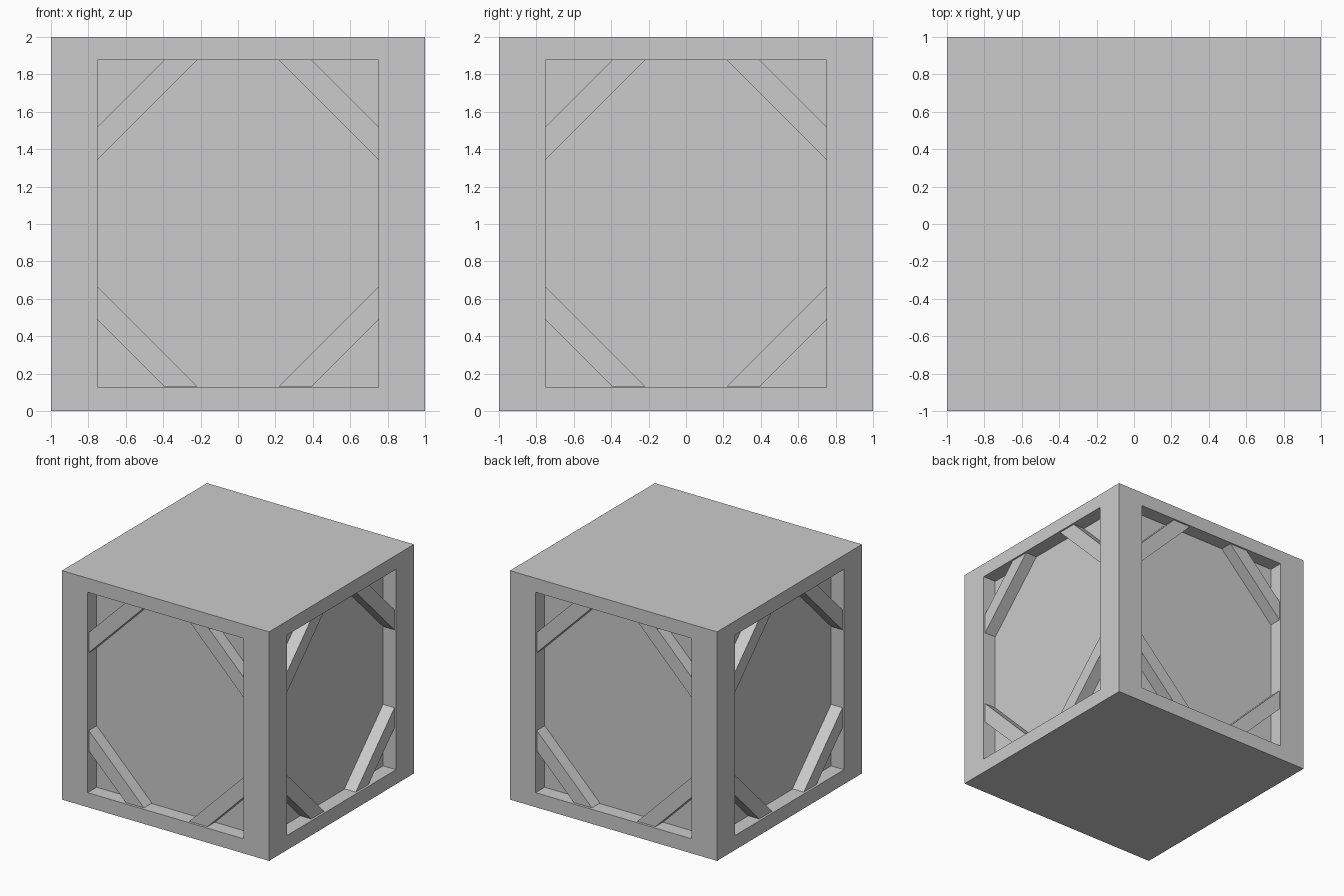
import bpy, bmesh
from math import pi
from mathutils import Matrix

if "Cube" in bpy.data.objects:
    bpy.data.objects.remove(bpy.data.objects["Cube"])

HALF_W = 0.752            # half width of each side opening
Z_LOW, Z_HIGH = 0.127, 1.877
PANEL = 0.875             # distance of recessed panels from centre
BRACE_FRONT = 0.985       # braces sit just behind the frame face


def finish(bm, name):
    bmesh.ops.recalc_face_normals(bm, faces=bm.faces[:])
    mesh = bpy.data.meshes.new(name)
    bm.to_mesh(mesh)
    bm.free()
    obj = bpy.data.objects.new(name, mesh)
    bpy.context.collection.objects.link(obj)
    return obj


# Crate body: first inset draws the flat frame, second sinks the panel squarely
bm = bmesh.new()
bmesh.ops.create_cube(bm, size=2, matrix=Matrix.Translation((0, 0, 1)))
bm.normal_update()
sides = [f for f in bm.faces if abs(f.normal.z) < 0.5]
axes = [(f, 0 if abs(f.normal.x) > 0.5 else 1) for f in sides]
for depth in (1.0, PANEL):
    bmesh.ops.inset_individual(bm, faces=sides, thickness=0.1)
    for face, axis in axes:
        for v in face.verts:
            v.co[axis] = depth if v.co[axis] > 0 else -depth
            v.co[1 - axis] = HALF_W if v.co[1 - axis] > 0 else -HALF_W
            v.co.z = Z_HIGH if v.co.z > 1 else Z_LOW
    bm.normal_update()
finish(bm, "crate_body")


# Diagonal corner brace: mitred profile extruded back to the panel
def brace(name, side, x_sign, top, turn):
    profile = [(HALF_W, 1.52), (HALF_W, 1.344), (0.219, Z_HIGH), (0.395, Z_HIGH)]
    bm = bmesh.new()
    verts = [bm.verts.new((x_sign * x, -BRACE_FRONT, z if top else 2.008 - z))
             for x, z in profile]
    face = bm.faces.new(verts)
    ext = bmesh.ops.extrude_face_region(bm, geom=[face])
    back = [g for g in ext["geom"] if isinstance(g, bmesh.types.BMVert)]
    bmesh.ops.translate(bm, verts=back, vec=(0, BRACE_FRONT - PANEL, 0))
    bm.transform(Matrix.Rotation(turn, 4, "Z"))
    finish(bm, f"{side}_{name}_brace")


# Four braces on each of the four sides
for i, side in enumerate(("front", "right", "back", "left")):
    for x_sign, lr in ((-1, "left"), (1, "right")):
        for top, tb in ((True, "upper"), (False, "lower")):
            brace(f"{tb}_{lr}", side, x_sign, top, i * pi / 2)
